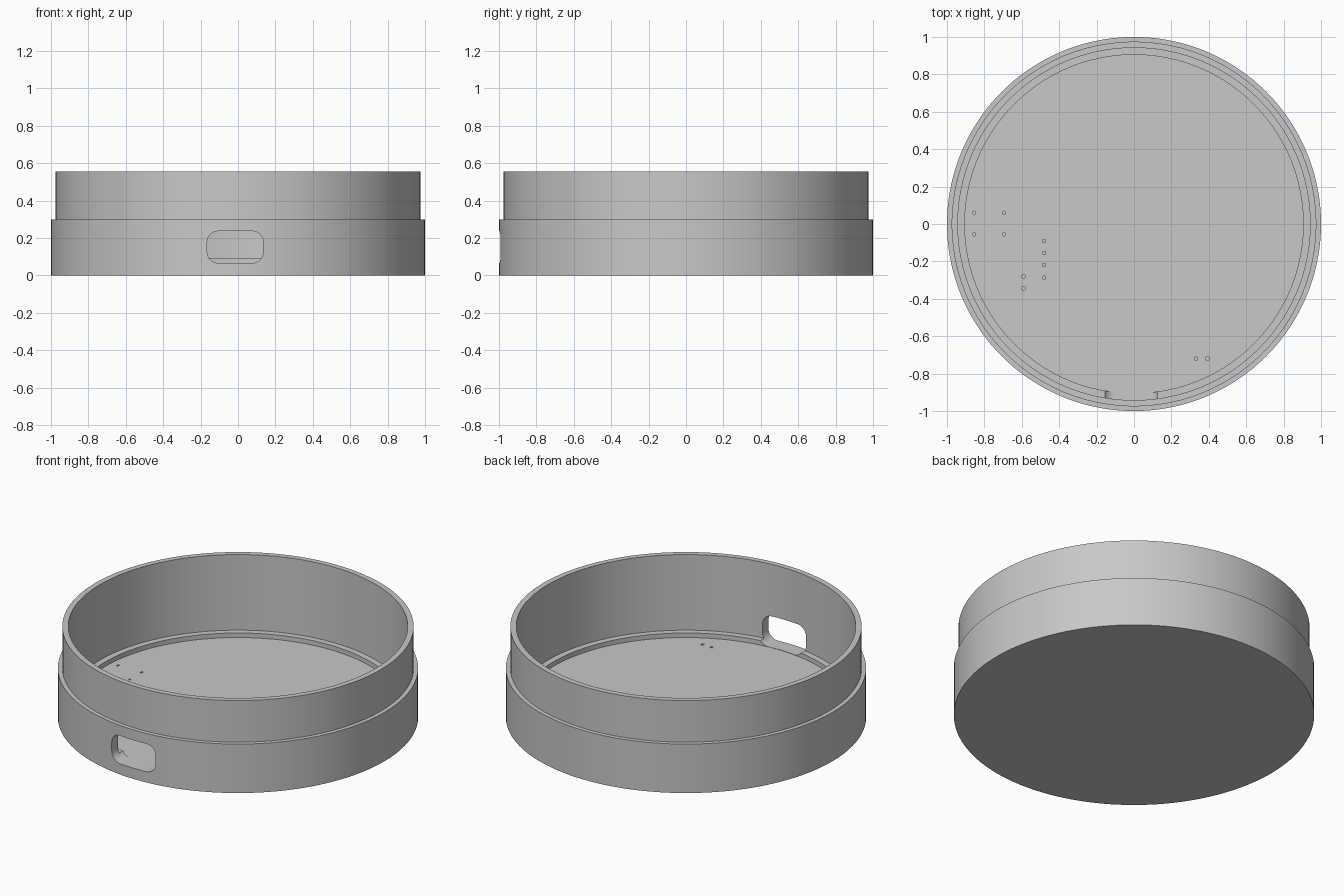
import bpy
import bmesh
from math import cos, sin, pi, radians

if "Cube" in bpy.data.objects:
    bpy.data.objects.remove(bpy.data.objects["Cube"], do_unlink=True)

SIDES = 144
FLOOR = 0.064

grey = bpy.data.materials.new("plain grey")
grey.use_nodes = True
colour = (0.58, 0.58, 0.58, 1)
grey.diffuse_color = colour
grey.node_tree.nodes["Principled BSDF"].inputs["Base Color"].default_value = colour


def loft(name, rings):
    """Skin a stack of equal vertex rings and cap both ends."""
    bm = bmesh.new()
    loops = [[bm.verts.new(p) for p in ring] for ring in rings]
    n = len(loops[0])
    for a, b in zip(loops, loops[1:]):
        for i in range(n):
            j = (i + 1) % n
            bm.faces.new((a[i], a[j], b[j], b[i]))
    bm.faces.new(loops[0][::-1])
    bm.faces.new(loops[-1])
    bmesh.ops.recalc_face_normals(bm, faces=bm.faces)
    mesh = bpy.data.meshes.new(name)
    bm.to_mesh(mesh)
    bm.free()
    mesh.materials.append(grey)
    obj = bpy.data.objects.new(name, mesh)
    bpy.context.collection.objects.link(obj)
    return obj


def ellipse(x, y, z, rx, ry, n, turn=0.0):
    return [(x + rx * cos(2 * pi * i / n + turn),
             y + ry * sin(2 * pi * i / n + turn), z) for i in range(n)]


def cut(obj, cutter):
    cutter.hide_render = True
    mod = obj.modifiers.new("cut", "BOOLEAN")
    mod.operation = "DIFFERENCE"
    mod.solver = "EXACT"
    mod.object = cutter
    bpy.context.view_layer.objects.active = obj
    bpy.ops.object.modifier_apply(modifier=mod.name)
    bpy.data.objects.remove(cutter, do_unlink=True)


# Round case: outer wall, step for the lid, rim, inner wall, ledge and floor
profile = [(1.0, 0), (1.0, 0.3), (0.975, 0.3), (0.975, 0.555),
           (0.942, 0.555), (0.942, 0.092), (0.905, 0.092), (0.905, FLOOR)]
case = loft("round_case", [ellipse(0, 0, z, r, r, SIDES) for r, z in profile])

# Rounded port opening through the front wall
x_min, x_max, z_min, z_max, corner = -0.165, 0.135, 0.066, 0.237, 0.06
outline = []
centres = [(x_max - corner, z_max - corner), (x_min + corner, z_max - corner),
           (x_min + corner, z_min + corner), (x_max - corner, z_min + corner)]
for quarter, (cx, cz) in enumerate(centres):
    for step in range(9):
        a = pi / 2 * (quarter + step / 8)
        outline.append((cx + corner * cos(a), cz + corner * sin(a)))
cut(case, loft("port_cutter", [[(x, y, z) for x, z in outline] for y in (-1.1, -0.8)]))

# Small square pin sockets and oval peg sockets sunk into the floor
squares = [(-0.48, -0.09 - 0.065 * i) for i in range(4)]
squares += [(-0.59, -0.28), (-0.59, -0.345), (0.33, -0.72), (0.392, -0.72)]
ovals = [(x, y) for x in (-0.855, -0.695) for y in (-0.055, 0.06)]
for x, y in squares:
    cut(case, loft("pin_cutter", [ellipse(x, y, z, 0.011, 0.011, 4, pi / 4)
                                  for z in (FLOOR - 0.02, FLOOR + 0.02)]))
for x, y in ovals:
    cut(case, loft("peg_cutter", [ellipse(x, y, z, 0.006, 0.011, 16)
                                  for z in (FLOOR - 0.01, FLOOR + 0.01)]))

# Smooth walls with crisp edges
bpy.ops.object.select_all(action="DESELECT")
case.select_set(True)
bpy.context.view_layer.objects.active = case
bpy.ops.object.shade_smooth_by_angle(angle=radians(30))
